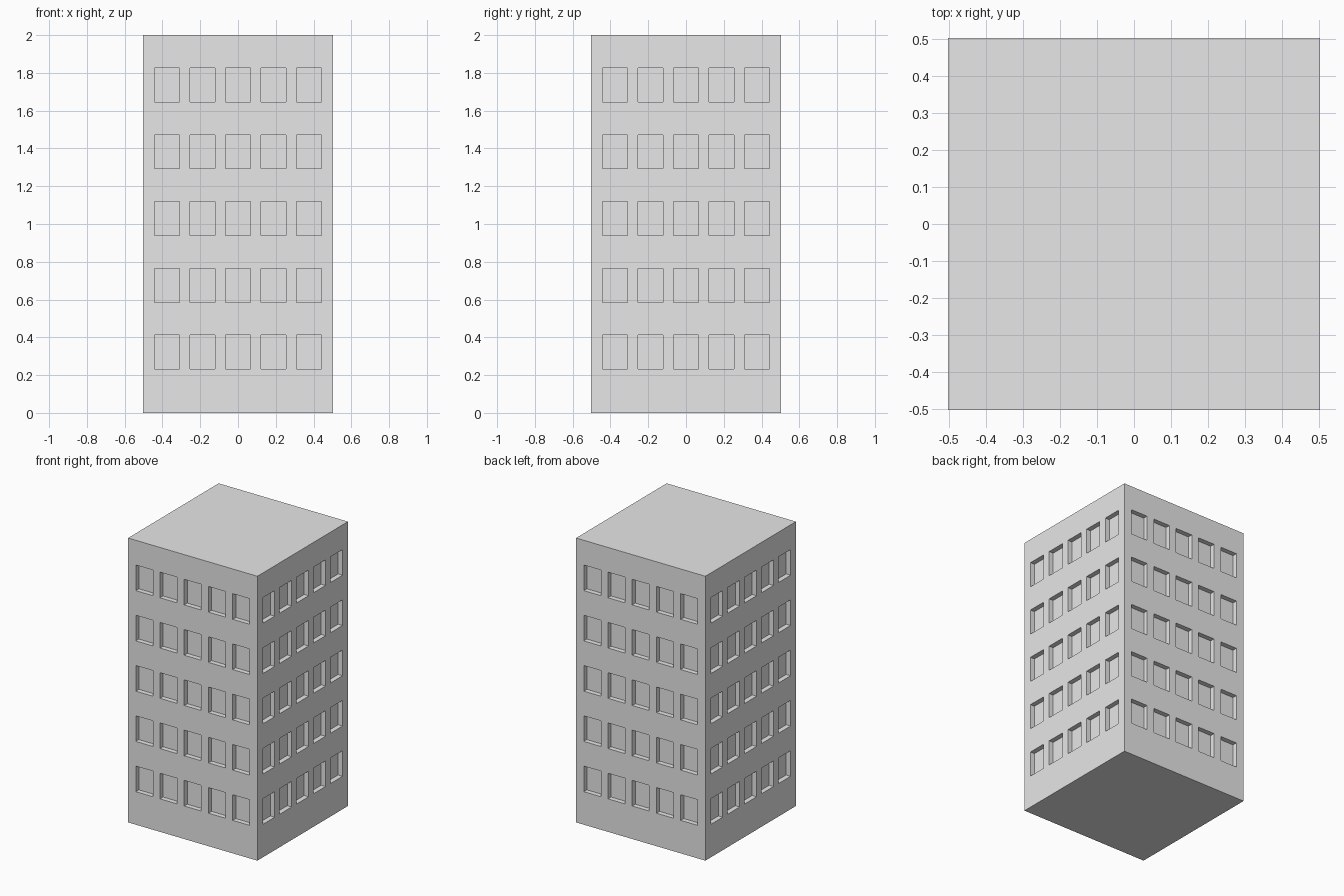
import bpy
import bmesh
from mathutils import Vector

cube = bpy.data.objects.get("Cube")
if cube:
    bpy.data.objects.remove(cube, do_unlink=True)

SIDE, HEIGHT = 1.006, 2.0
WIN_W, WIN_H, DEPTH = 0.132, 0.18, 0.034
COLUMNS = [i * 0.1885 for i in range(-2, 3)]
ROWS = [1.029 + i * 0.3535 for i in range(-2, 3)]

# Plain grey material
grey = bpy.data.materials.new("plain_grey")
grey.use_nodes = True
colour = (0.8, 0.8, 0.8, 1.0)
grey.diffuse_color = colour
for node in grey.node_tree.nodes:
    if node.type == "BSDF_PRINCIPLED":
        node.inputs["Base Color"].default_value = colour

# Main block
bm = bmesh.new()
bmesh.ops.create_cube(bm, size=1)
bmesh.ops.scale(bm, vec=(SIDE, SIDE, HEIGHT), verts=bm.verts)
bmesh.ops.translate(bm, vec=(0, 0, HEIGHT / 2), verts=bm.verts)


def slice_block(axis, centres, size):
    """Cut the block at both edges of every window along one axis."""
    normal = Vector((0, 0, 0))
    normal[axis] = 1
    for centre in centres:
        for edge in (-size / 2, size / 2):
            bmesh.ops.bisect_plane(
                bm, geom=bm.verts[:] + bm.edges[:] + bm.faces[:],
                plane_co=normal * (centre + edge), plane_no=normal)


slice_block(0, COLUMNS, WIN_W)
slice_block(1, COLUMNS, WIN_W)
slice_block(2, ROWS, WIN_H)
bm.normal_update()


def near(value, centres):
    return any(abs(value - c) < 0.01 for c in centres)


def is_window(face):
    c, n = face.calc_center_median(), face.normal
    if abs(n.z) > 0.5:
        return False
    across = c.y if abs(n.x) > 0.5 else c.x
    return near(across, COLUMNS) and near(c.z, ROWS)


# Recessed windows on all four walls
windows = [f for f in bm.faces if is_window(f)]
panes = bmesh.ops.extrude_discrete_faces(bm, faces=windows)["faces"]
for pane in panes:
    pane.normal_update()
    bmesh.ops.translate(bm, vec=pane.normal * -DEPTH, verts=pane.verts[:])

# Roof and base as single faces
bm.normal_update()
for level in (0, HEIGHT):
    cap = [f for f in bm.faces if abs(f.calc_center_median().z - level) < 0.001]
    bmesh.ops.dissolve_faces(bm, faces=cap)
bmesh.ops.recalc_face_normals(bm, faces=bm.faces)

mesh = bpy.data.meshes.new("tower_block")
bm.to_mesh(mesh)
bm.free()
mesh.materials.append(grey)
tower = bpy.data.objects.new("tower_block", mesh)
bpy.context.collection.objects.link(tower)
